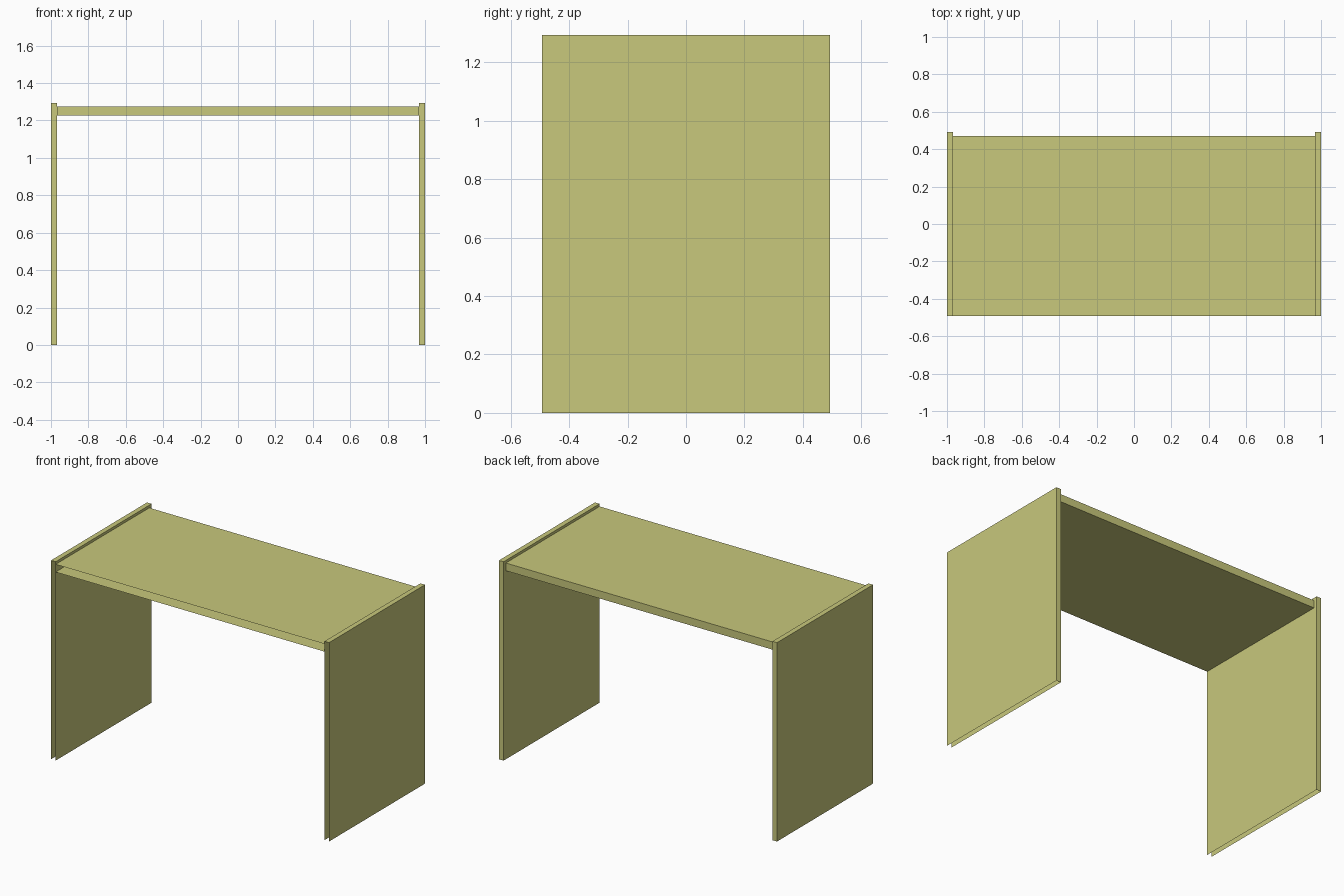
import bpy, bmesh
from mathutils import Matrix, Vector

if "Cube" in bpy.data.objects:
    bpy.data.objects.remove(bpy.data.objects["Cube"])

mat = bpy.data.materials.new("olive_board")
mat.diffuse_color = (0.58, 0.58, 0.2, 1)
mat.use_nodes = True
mat.node_tree.nodes["Principled BSDF"].inputs["Base Color"].default_value = mat.diffuse_color


def board(name, lo, hi, open_sides):
    """Box from corner lo to corner hi, with the faces in open_sides left out."""
    lo, hi = Vector(lo), Vector(hi)
    bm = bmesh.new()
    bmesh.ops.create_cube(bm, size=1)
    bm.normal_update()
    gone = [f for f in bm.faces
            if any(f.normal.dot(Vector(d)) > 0.9 for d in open_sides)]
    bmesh.ops.delete(bm, geom=gone, context='FACES')
    size = hi - lo
    bm.transform(Matrix.Translation((lo + hi) / 2) @ Matrix.Diagonal((*size, 1)))
    me = bpy.data.meshes.new(name)
    bm.to_mesh(me)
    bm.free()
    me.materials.append(mat)
    ob = bpy.data.objects.new(name, me)
    bpy.context.collection.objects.link(ob)
    return ob


FRONT, BOTTOM, LEFT, RIGHT = (0, -1, 0), (0, 0, -1), (-1, 0, 0), (1, 0, 0)
W, T, D, H = 1.0, 0.033, 0.493, 1.293

# Side panels: hollow boards, open at the front edge and underneath
board("left_panel", (-W, -D, 0), (-W + T, D, H), [FRONT, BOTTOM])
board("right_panel", (W - T, -D, 0), (W, D, H), [FRONT, BOTTOM])

# Desk top: set between the panels, slightly short at the back, open front
board("desk_top", (-W + T, -D, 1.226), (W - T, 0.47, 1.276), [FRONT, LEFT, RIGHT])
